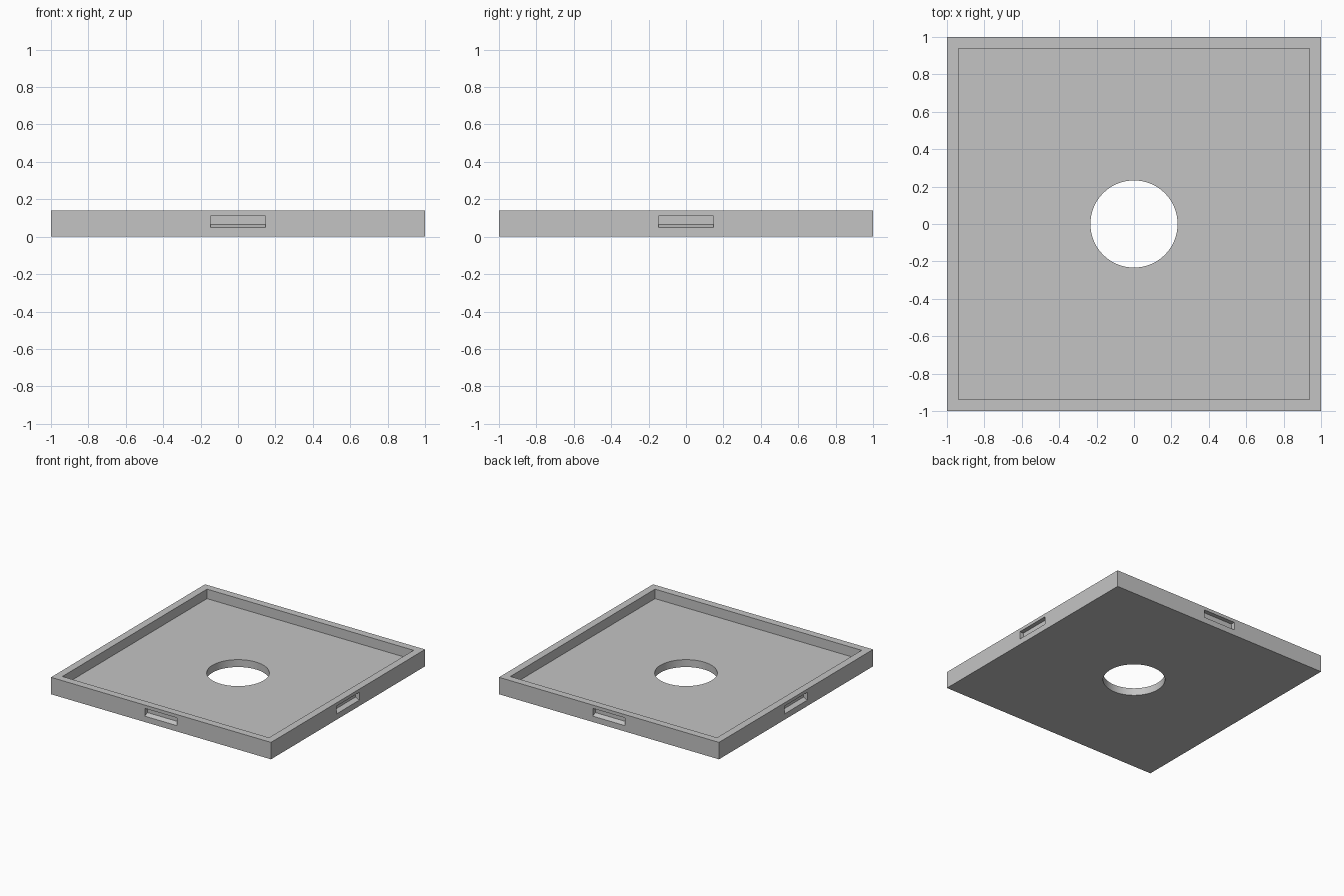
import bpy, bmesh, math
from mathutils import Matrix

HEIGHT, FLOOR, WALL = 0.139, 0.061, 0.061
HOLE_RADIUS = 0.233

default = bpy.data.objects.get("Cube")
if default:
    bpy.data.objects.remove(default, do_unlink=True)

grey = bpy.data.materials.new("light_grey")
grey.use_nodes = True
colour = (0.55, 0.55, 0.55, 1)
grey.diffuse_color = colour
grey.node_tree.nodes["Principled BSDF"].inputs["Base Color"].default_value = colour


def make_object(name, bm):
    bmesh.ops.recalc_face_normals(bm, faces=bm.faces)
    mesh = bpy.data.meshes.new(name)
    bm.to_mesh(mesh)
    bm.free()
    mesh.materials.append(grey)
    obj = bpy.data.objects.new(name, mesh)
    bpy.context.scene.collection.objects.link(obj)
    return obj


def box(name, half, bottom, top):
    bm = bmesh.new()
    bmesh.ops.create_cube(bm, size=1)
    bmesh.ops.scale(bm, vec=(half * 2, half * 2, top - bottom), verts=bm.verts)
    bmesh.ops.translate(bm, vec=(0, 0, (top + bottom) / 2), verts=bm.verts)
    return make_object(name, bm)


def slot(name, angle):
    # Wedge-bottomed notch profile (y, z), extruded along x
    profile = [(-1.05, 0.048), (-1.0, 0.048), (-0.965, 0.064),
               (-0.965, 0.112), (-1.05, 0.112)]
    bm = bmesh.new()
    face = bm.faces.new([bm.verts.new((-0.147, y, z)) for y, z in profile])
    extruded = bmesh.ops.extrude_face_region(bm, geom=[face])["geom"]
    moved = [v for v in extruded if isinstance(v, bmesh.types.BMVert)]
    bmesh.ops.translate(bm, vec=(0.294, 0, 0), verts=moved)
    bmesh.ops.rotate(bm, cent=(0, 0, 0), verts=bm.verts,
                     matrix=Matrix.Rotation(angle, 3, "Z"))
    return make_object(name, bm)


def round_hole(name):
    bm = bmesh.new()
    bmesh.ops.create_cone(bm, cap_ends=True, segments=96, depth=1,
                          radius1=HOLE_RADIUS, radius2=HOLE_RADIUS)
    return make_object(name, bm)


# Square tray, hollowed from above
tray = box("square_tray", 1, 0, HEIGHT)
cutters = [box("tray_hollow", 1 - WALL, FLOOR, 0.3), round_hole("centre_hole")]

# One shallow latch slot in the middle of every side
cutters += [slot("latch_slot", i * math.pi / 2) for i in range(4)]

bpy.ops.object.select_all(action="DESELECT")
tray.select_set(True)
bpy.context.view_layer.objects.active = tray
for cutter in cutters:
    cutter.hide_render = True
    cut = tray.modifiers.new(cutter.name, "BOOLEAN")
    cut.operation = "DIFFERENCE"
    cut.solver = "EXACT"
    cut.object = cutter
    bpy.ops.object.modifier_apply(modifier=cut.name)
    bpy.data.objects.remove(cutter, do_unlink=True)

bpy.ops.object.shade_smooth_by_angle(angle=math.radians(15))
